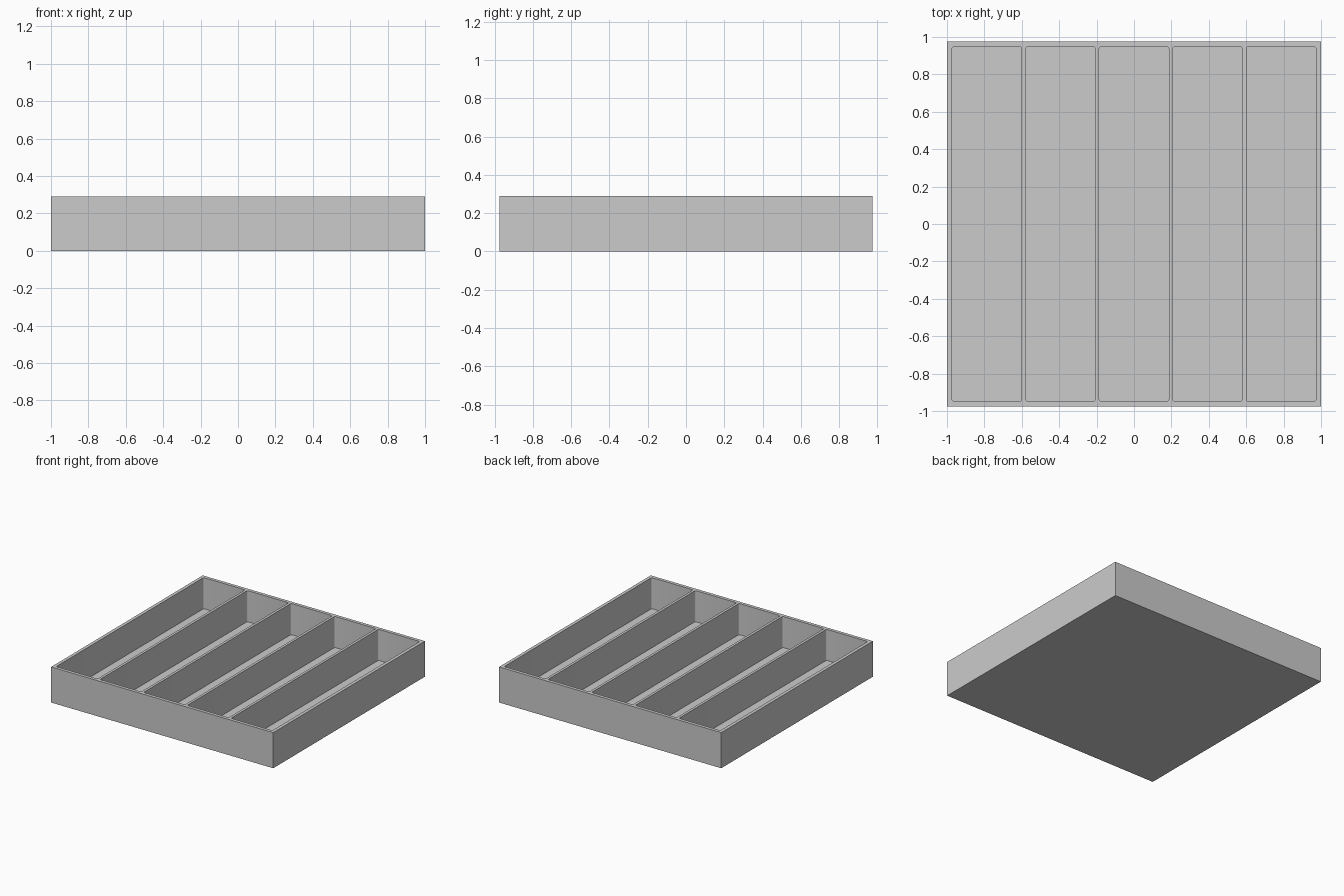
import bpy
import bmesh
from mathutils import Matrix

if "Cube" in bpy.data.objects:
    bpy.data.objects.remove(bpy.data.objects["Cube"], do_unlink=True)

WIDTH, DEPTH, HEIGHT = 2.0, 1.95, 0.29
FLOOR, RIM, DIVIDER, CORNER = 0.037, 0.027, 0.021, 0.012
SLOTS = 5

grey = bpy.data.materials.new("matte grey")
colour = (0.6, 0.6, 0.6, 1)
grey.use_nodes = True
grey.diffuse_color = colour
grey.node_tree.nodes["Principled BSDF"].inputs["Base Color"].default_value = colour


def add_box(bm, size, centre):
    """Add a box and return its vertical edges."""
    matrix = Matrix.Translation(centre) @ Matrix.Diagonal((*size, 1))
    verts = bmesh.ops.create_cube(bm, size=1, matrix=matrix)["verts"]
    edges = {e for v in verts for e in v.link_edges}
    return [e for e in edges if abs(e.verts[0].co.z - e.verts[1].co.z) > 0.01]


def make_object(name, bm):
    mesh = bpy.data.meshes.new(name)
    bm.to_mesh(mesh)
    bm.free()
    mesh.materials.append(grey)
    obj = bpy.data.objects.new(name, mesh)
    bpy.context.collection.objects.link(obj)
    return obj


# Solid tray block
bm = bmesh.new()
add_box(bm, (WIDTH, DEPTH, HEIGHT), (0, 0, HEIGHT / 2))
tray = make_object("divided_tray", bm)

# Five long compartments with slightly rounded upright corners
bm = bmesh.new()
slot_width = (WIDTH - 2 * RIM - (SLOTS - 1) * DIVIDER) / SLOTS
slot_top = HEIGHT + 0.1
upright = []
for i in range(SLOTS):
    x = (i - (SLOTS - 1) / 2) * (slot_width + DIVIDER)
    upright += add_box(bm, (slot_width, DEPTH - 2 * RIM, slot_top - FLOOR),
                       (x, 0, (slot_top + FLOOR) / 2))
bmesh.ops.bevel(bm, geom=upright, offset=CORNER, segments=4,
                profile=0.5, affect='EDGES')
cutter = make_object("compartment_cutter", bm)
cutter.hide_render = True

# Hollow out the block
cut = tray.modifiers.new("compartments", 'BOOLEAN')
cut.operation = 'DIFFERENCE'
cut.solver = 'EXACT'
cut.object = cutter
bpy.ops.object.select_all(action='DESELECT')
bpy.context.view_layer.objects.active = tray
tray.select_set(True)
bpy.ops.object.modifier_apply(modifier=cut.name)
bpy.data.objects.remove(cutter, do_unlink=True)
bpy.ops.object.shade_smooth_by_angle(angle=0.6)
